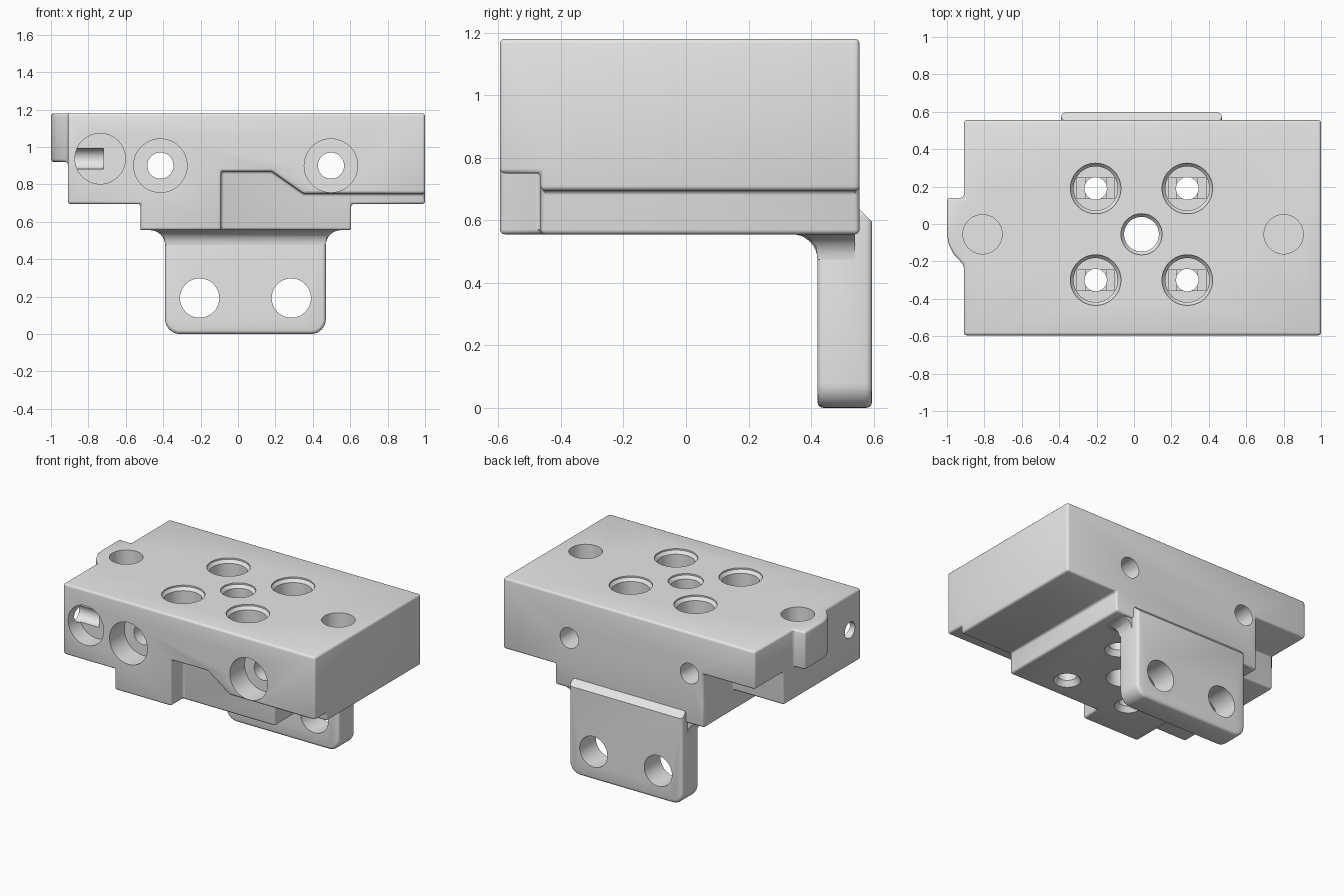
import bpy, bmesh, math
from mathutils import Matrix

if "Cube" in bpy.data.objects:
    bpy.data.objects.remove(bpy.data.objects["Cube"])

grey = bpy.data.materials.new("plain_grey")
grey.use_nodes = True
grey.diffuse_color = (0.8, 0.8, 0.8, 1)
grey.node_tree.nodes["Principled BSDF"].inputs["Base Color"].default_value = (0.8, 0.8, 0.8, 1)


def finish(name, bm):
    bmesh.ops.recalc_face_normals(bm, faces=bm.faces)
    mesh = bpy.data.meshes.new(name)
    bm.to_mesh(mesh)
    bm.free()
    mesh.materials.append(grey)
    obj = bpy.data.objects.new(name, mesh)
    bpy.context.collection.objects.link(obj)
    return obj


def skin(name, rings):
    """Closed solid through a stack of equal rings."""
    bm = bmesh.new()
    loops = [[bm.verts.new(p) for p in ring] for ring in rings]
    n = len(loops[0])
    for a, b in zip(loops, loops[1:]):
        for i in range(n):
            j = (i + 1) % n
            bm.faces.new((a[i], a[j], b[j], b[i]))
    bm.faces.new(loops[0][::-1])
    bm.faces.new(loops[-1])
    return finish(name, bm)


def prism_y(name, outline, y0, y1):
    return skin(name, [[(x, y, z) for x, z in outline] for y in (y0, y1)])


def prism_z(name, outline, z0, z1):
    return skin(name, [[(x, y, z) for x, y in outline] for z in (z0, z1)])


def box(name, x0, x1, y0, y1, z0, z1):
    return prism_z(name, [(x0, y0), (x1, y0), (x1, y1), (x0, y1)], z0, z1)


def lathe(name, profile, centre, axis="Z", sides=48):
    """Round solid from (radius, distance) pairs along an axis."""
    turn = {"Z": Matrix(), "Y": Matrix.Rotation(-math.pi / 2, 4, "X"),
            "X": Matrix.Rotation(math.pi / 2, 4, "Y")}[axis]
    place = Matrix.Translation(centre) @ turn
    obj = skin(name, [[(r * math.cos(2 * math.pi * i / sides),
                        r * math.sin(2 * math.pi * i / sides), h)
                       for i in range(sides)] for r, h in profile])
    obj.data.transform(place)
    return obj


def apply(obj, mod):
    bpy.context.view_layer.objects.active = obj
    bpy.ops.object.modifier_apply(modifier=mod.name)


def combine(obj, other, operation="DIFFERENCE"):
    mod = obj.modifiers.new("combine", "BOOLEAN")
    mod.operation, mod.solver, mod.object = operation, "EXACT", other
    apply(obj, mod)
    bpy.data.objects.remove(other)


def soften(obj, width):
    mod = obj.modifiers.new("soften", "BEVEL")
    mod.width, mod.segments = width, 3
    mod.limit_method, mod.angle_limit = "ANGLE", math.radians(35)
    apply(obj, mod)


def arc(cx, cy, r, a0, a1, steps=8):
    return [(cx + r * math.cos(math.radians(a0 + (a1 - a0) * i / steps)),
             cy + r * math.sin(math.radians(a0 + (a1 - a0) * i / steps)))
            for i in range(steps + 1)]


TOP, BASE, BACK, FRONT = 1.18, 0.555, 0.555, -0.595

# Mounting block with a stepped underside
body = prism_y("mounting_block", [(-0.91, TOP), (-0.91, 0.695), (-0.52, 0.695), (-0.52, BASE),
                                  (0.605, BASE), (0.605, 0.695), (1, 0.695), (1, TOP)], FRONT, BACK)
# Side lug with a curved front
lug = [(-0.8, 0.14), (-1, 0.14), (-1, -0.06), (-0.99, -0.11), (-0.965, -0.16),
       (-0.91, -0.22), (-0.8, -0.33)]
combine(body, prism_z("lug", lug, 0.92, TOP), "UNION")
# Front recess and back corner notch
combine(body, prism_y("recess", [(-0.09, 0.4), (-0.09, 0.87), (0.18, 0.87), (0.35, 0.75),
                                 (1.2, 0.75), (1.2, 0.4)], -0.8, -0.465))
combine(body, box("notch", -1.2, -0.52, 0.24, 0.8, 0.4, 0.92))
soften(body, 0.015)

# Screw holes from the top, with a slot and a square step under each pocket
for x in (-0.205, 0.285):
    for y in (-0.3, 0.19):
        combine(body, lathe("screw_hole", [(0.095, 0.54), (0.06, 0.59), (0.06, 0.84), (0.118, 0.84),
                                           (0.118, 1.15), (0.135, 1.17), (0.135, 1.3)], (x, y, 0)))
        combine(body, box("slot", x - 0.1, x + 0.1, y - 0.055, y + 0.055, 0.81, 0.9))
        combine(body, box("square", x - 0.055, x + 0.055, y - 0.055, y + 0.055, 0.78, 0.9))

# Centre hole and blind pin holes
combine(body, lathe("centre_hole", [(0.115, 0.54), (0.093, 0.58), (0.093, 1.15),
                                    (0.11, 1.17), (0.11, 1.3)], (0.04, -0.055, 0)))
for x in (-0.81, 0.8):
    combine(body, lathe("pin_hole", [(0.105, 0.93), (0.105, 1.3)], (x, -0.055, 0)))

# Counterbored holes from front to back
for x in (-0.415, 0.497):
    combine(body, lathe("bolt_hole", [(0.143, -0.8), (0.143, -0.435), (0.07, -0.435), (0.07, 0.8)],
                        (x, 0, 0.9), "Y"))

# Front pocket opening to the side
combine(body, lathe("side_pocket", [(0.135, -0.8), (0.135, -0.475)], (-0.737, 0, 0.937), "Y"))
combine(body, lathe("side_hole", [(0.055, -1.1), (0.055, -0.72)], (0, -0.475, 0.937), "X"))

# Hanging bracket plate with rounded lower corners
LEFT, RIGHT, THICK = -0.39, 0.47, 0.42
outline = ([(LEFT, 0.635)] + arc(LEFT + 0.08, 0.08, 0.08, 180, 270)
           + arc(RIGHT - 0.08, 0.08, 0.08, 270, 360) + [(RIGHT, 0.635)])
plate = prism_y("bracket_plate", outline, THICK, 0.595)
soften(plate, 0.02)
wedge = [(0.5, 0.69), (0.65, 0.54), (0.75, 0.75)]
combine(plate, skin("wedge", [[(x, y, z) for y, z in wedge] for x in (-0.7, 0.7)]))
for x in (-0.205, 0.285):
    combine(plate, lathe("plate_hole", [(0.105, 0.2), (0.105, 0.8)], (x, 0, 0.192), "Y"))

# Flared fillet where the plate meets the block
rings = []
for spread, z in [(0.08 - 0.08 * math.cos(math.pi * i / 16), BASE - 0.08 + 0.08 * math.sin(math.pi * i / 16))
                  for i in range(9)] + [(0.08, BASE + 0.03)]:
    x0, x1, y0 = LEFT - spread, RIGHT + spread, THICK - spread
    c = spread * 0.6
    rings.append([(x0, BACK - 0.015, z), (x0, y0 + c, z), (x0 + c, y0, z),
                  (x1 - c, y0, z), (x1, y0 + c, z), (x1, BACK - 0.015, z)])
rings[0] = [(x, y, z) for (x, y, z) in rings[0]]
fillet = skin("bracket_fillet", rings)
bmesh_clean = bmesh.new()
bmesh_clean.from_mesh(fillet.data)
bmesh.ops.remove_doubles(bmesh_clean, verts=bmesh_clean.verts, dist=0.0001)
bmesh_clean.to_mesh(fillet.data)
bmesh_clean.free()

# Smooth shading with sharp edges kept
for obj in (body, plate, fillet):
    bpy.ops.object.select_all(action="DESELECT")
    obj.select_set(True)
    bpy.context.view_layer.objects.active = obj
    bpy.ops.object.shade_smooth_by_angle(angle=math.radians(32))
